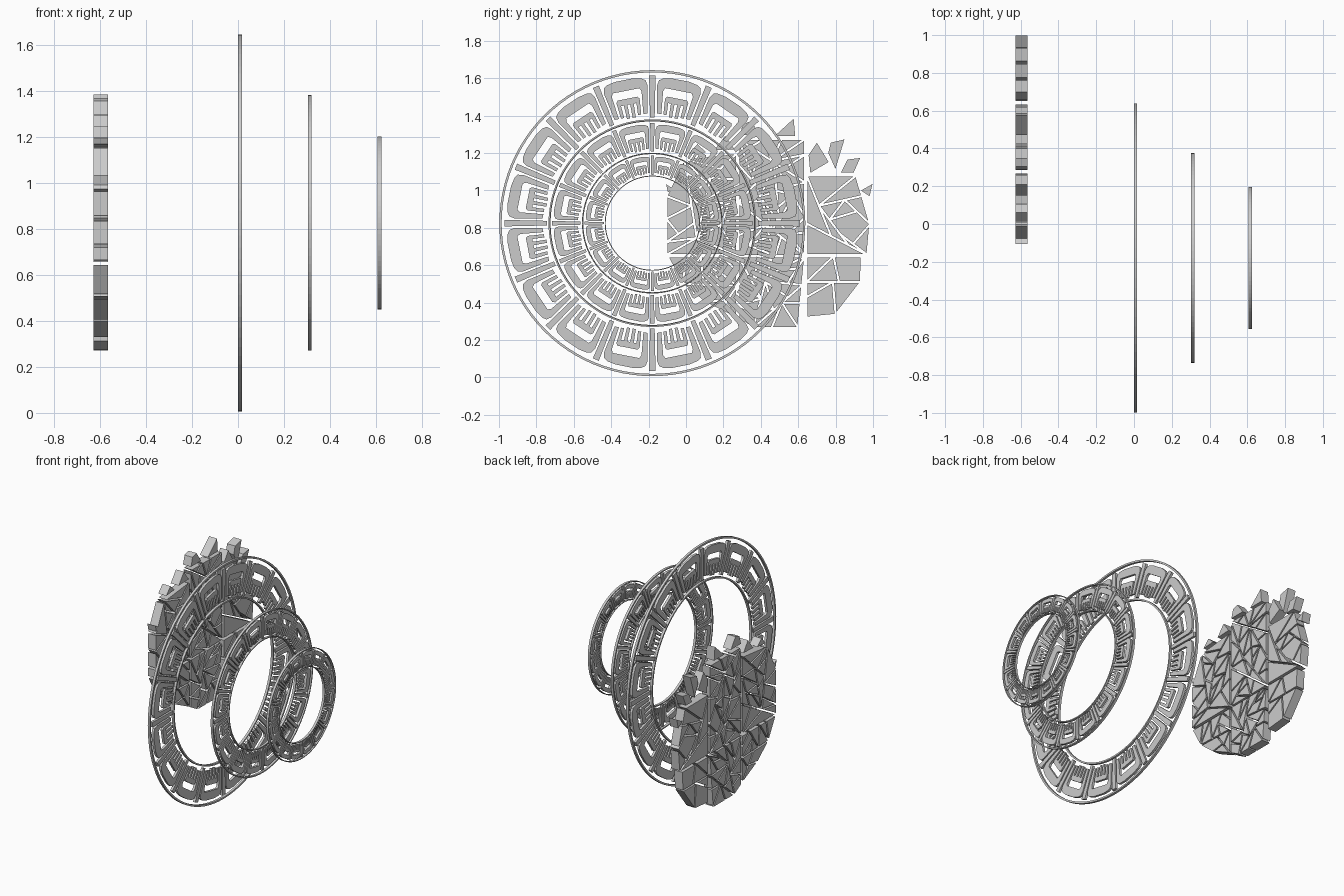
import bpy, bmesh, math, random
from mathutils import Vector

if "Cube" in bpy.data.objects:
    bpy.data.objects.remove(bpy.data.objects["Cube"])

random.seed(7)
CY, CZ = -0.18, 0.825          # shared axis of the three rings


def prism(bm, pts, x0, x1):
    """Extrude a flat (y, z) outline along x."""
    a = [bm.verts.new((x0, y, z)) for y, z in pts]
    b = [bm.verts.new((x1, y, z)) for y, z in pts]
    bm.faces.new(a)
    bm.faces.new(b[::-1])
    for i in range(len(pts)):
        j = (i + 1) % len(pts)
        bm.faces.new((a[j], a[i], b[i], b[j]))


def annulus(bm, r0, r1, x0, x1, n=96):
    """Thin hoop with a rectangular section."""
    loops = []
    for k in range(n):
        c, s = math.cos(2 * math.pi * k / n), math.sin(2 * math.pi * k / n)
        loops.append([bm.verts.new((x, CY + r * c, CZ + r * s))
                      for r, x in ((r0, x0), (r1, x0), (r1, x1), (r0, x1))])
    for k in range(n):
        p, q = loops[k], loops[(k + 1) % n]
        for i in range(4):
            j = (i + 1) % 4
            bm.faces.new((p[i], p[j], q[j], q[i]))


def finish(bm, name):
    bmesh.ops.recalc_face_normals(bm, faces=bm.faces)
    me = bpy.data.meshes.new(name)
    bm.to_mesh(me)
    bm.free()
    ob = bpy.data.objects.new(name, me)
    bpy.context.collection.objects.link(ob)


def mirrored(half):
    return half + [(-f, r) for f, r in reversed(half)]


# Panel outlines as (sideways slope, radius), right half then mirrored
ARCH = ([(-0.115, 0.71), (-0.155, 0.71), (-0.163, 0.89), (-0.15, 0.925),
         (-0.12, 0.942), (-0.06, 0.953)] +
        [(0.06, 0.953), (0.12, 0.942), (0.15, 0.925), (0.163, 0.89),
         (0.155, 0.71), (0.115, 0.71)] +
        mirrored([(0.115, 0.86), (0.1, 0.882)]))
COMB = mirrored([(0.012, 0.79), (0.012, 0.70), (0.042, 0.70), (0.042, 0.79),
                 (0.065, 0.79), (0.065, 0.71), (0.095, 0.71), (0.095, 0.815),
                 (0.08, 0.83)])
SPOKE = [(-0.022, 0.69), (0.022, 0.69), (0.022, 0.965), (-0.022, 0.965)]


def ornate_ring(name, x0, R):
    bm = bmesh.new()
    x1 = x0 + 0.017
    annulus(bm, 0.985 * R, R, x0, x1)
    annulus(bm, 0.665 * R, 0.678 * R, x0, x1)
    for k in range(16):
        for shape, off in ((SPOKE, 0), (ARCH, 0.5), (COMB, 0.5)):
            a = (k + off) * math.pi / 8
            c, s = math.cos(a), math.sin(a)
            pts = [(CY + R * r * (s + f * c), CZ + R * r * (c - f * s))
                   for f, r in shape]
            prism(bm, pts, x0, x1)
    finish(bm, name)


ornate_ring("large_ring", 0.0, 0.818)
ornate_ring("medium_ring", 0.303, 0.555)
ornate_ring("small_ring", 0.607, 0.375)


# Shattered slab: coarse cells split at random into shards
def area(p):
    return 0.5 * sum(p[i - 1].x * p[i].y - p[i].x * p[i - 1].y
                     for i in range(len(p)))


def split(p, limit, out):
    if abs(area(p)) < limit * random.uniform(0.7, 1.5):
        out.append(p)
        return
    n = len(p)
    i = max(range(n), key=lambda k: (p[(k + 1) % n] - p[k]).length)
    q = p[i:] + p[:i]                       # longest edge first
    m = q[0].lerp(q[1], random.uniform(0.35, 0.65))
    if n == 3:
        v = 2
    else:
        v = random.randint(2, n - 1)
    split([m] + q[1:v + 1], limit, out)
    split([m] + q[v:] + [q[0]], limit, out)


def inset(p, d):
    """Move every edge of a convex outline inwards by d."""
    if area(p) < 0:
        p = p[::-1]
    res, n = [], len(p)
    for i in range(n):
        e0 = (p[i] - p[i - 1]).normalized()
        e1 = (p[(i + 1) % n] - p[i]).normalized()
        cr = e0.x * e1.y - e0.y * e1.x
        if abs(cr) < 0.02:
            res.append(p[i] + d * Vector((-e0.y, e0.x)))
        else:
            res.append(p[i] + (e1 - e0) * (d / cr))
    ok = all((res[(i + 1) % n] - res[i]).dot(p[(i + 1) % n] - p[i]) > 0
             for i in range(n))
    return res if ok else None


CELLS = [   # (shard size, outline)
    (0.030, [(.645, 1.08), (.91, 1.08), (.985, .82), (.97, .655), (.645, .655)]),
    (0.022, [(.645, .648), (.94, .648), (.935, .51), (.8, .335), (.645, .32)]),
    (0.010, [(.28, 1.275), (.637, 1.275), (.637, .65), (.28, .65)]),
    (0.009, [(.28, .648), (.637, .648), (.6, .265), (.36, .265), (.28, .31)]),
    (0.013, [(-.105, .655), (-.105, .97), (-.01, 1.17), (.274, 1.2), (.274, .655)]),
    (0.010, [(-.1, .648), (.274, .648), (.274, .315), (.1, .4), (-.02, .5)]),
    # loose teeth along the broken top
    (1, [(.46, 1.285), (.59, 1.285), (.58, 1.395)]),
    (1, [(.28, 1.29), (.41, 1.29), (.35, 1.375), (.3, 1.36)]),
    (1, [(.0, 1.19), (.12, 1.2), (.06, 1.255)]),
    (1, [(.14, 1.21), (.27, 1.215), (.21, 1.3)]),
    (1, [(.65, 1.19), (.66, 1.085), (.77, 1.15), (.70, 1.265)]),
    (1, [(.77, 1.26), (.855, 1.28), (.80, 1.1), (.755, 1.2)]),
    (1, [(.82, 1.09), (.9, 1.09), (.94, 1.18), (.86, 1.17)]),
    (1, [(.925, 1.0), (.985, .96), (1.005, 1.045)]),
    (1, [(-.115, 1.045), (-.1, .98), (-.06, 1.01)]),
]

bm = bmesh.new()
for limit, pts in CELLS:
    shards = []
    split([Vector(p) for p in pts], limit, shards)
    for s in shards:
        q = inset(s, 0.0055)
        if q:
            prism(bm, [(v.x, v.y) for v in q], -0.627, -0.565)
finish(bm, "shattered_slab")
